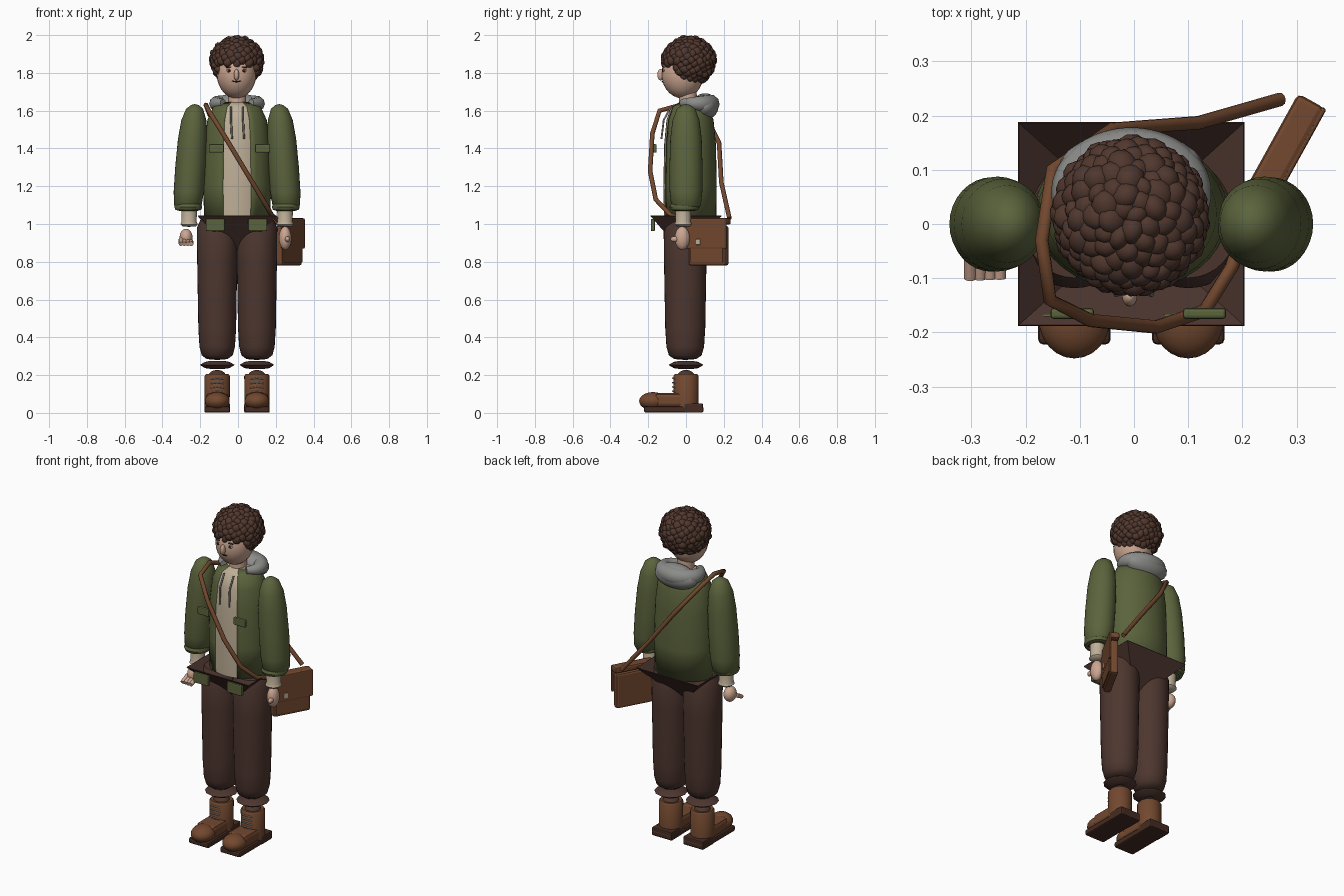
import bpy, bmesh, math, random
from mathutils import Matrix, Vector

random.seed(4)
if "Cube" in bpy.data.objects:
    bpy.data.objects.remove(bpy.data.objects["Cube"], do_unlink=True)


def material(name, rgb):
    m = bpy.data.materials.new(name)
    m.use_nodes = True
    m.diffuse_color = (*rgb, 1)
    m.node_tree.nodes["Principled BSDF"].inputs["Base Color"].default_value = (*rgb, 1)
    return m


GREEN = material("jacket green", (0.105, 0.125, 0.045))
PANTS = material("trouser brown", (0.075, 0.037, 0.028))
HAIR = material("hair brown", (0.08, 0.038, 0.027))
LEATHER = material("leather brown", (0.17, 0.065, 0.028))
SOLE = material("sole dark brown", (0.06, 0.025, 0.016))
SKIN = material("skin", (0.60, 0.38, 0.28))
CREAM = material("shirt cream", (0.52, 0.43, 0.31))
GREY = material("hood grey", (0.26, 0.26, 0.25))
DARK = material("eye dark", (0.03, 0.015, 0.01))
CX = -0.005


def finish(bm, name, mat, smooth=True):
    bmesh.ops.recalc_face_normals(bm, faces=bm.faces)
    mesh = bpy.data.meshes.new(name)
    bm.to_mesh(mesh)
    bm.free()
    ob = bpy.data.objects.new(name, mesh)
    bpy.context.collection.objects.link(ob)
    mesh.materials.append(mat)
    if smooth:
        bpy.ops.object.select_all(action='DESELECT')
        ob.select_set(True)
        bpy.context.view_layer.objects.active = ob
        bpy.ops.object.shade_smooth_by_angle(angle=math.radians(45))
    return ob


def ball(name, mat, loc, radii, rot=(0, 0, 0)):
    bm = bmesh.new()
    bmesh.ops.create_uvsphere(bm, u_segments=24, v_segments=14, radius=1)
    ob = finish(bm, name, mat)
    ob.location, ob.scale, ob.rotation_euler = loc, radii, rot
    return ob


def box(name, mat, loc, size, rot=0, bevel=0.006):
    bm = bmesh.new()
    bmesh.ops.create_cube(bm, size=1, matrix=Matrix.Diagonal((*size, 1)))
    ob = finish(bm, name, mat, False)
    ob.location, ob.rotation_euler = loc, (0, 0, rot)
    mod = ob.modifiers.new("soft_edges", 'BEVEL')
    mod.width, mod.segments = bevel, 2
    return ob


def lathe(name, mat, profile, loc=(0, 0, 0), sx=1, sy=1, seg=32, gap=0, phase=0, lean=0, smooth=True):
    """Turn (radius, z) points round z; gap leaves an opening at the front."""
    bm = bmesh.new()
    count = seg + 1 if gap else seg
    rings = []
    for r, z in profile:
        ring = []
        for i in range(count):
            a = -math.pi / 2 + gap + phase + (2 * math.pi - 2 * gap) * i / seg
            ring.append(bm.verts.new((r * sx * math.cos(a) + lean * (z - profile[-1][1]),
                                      r * sy * math.sin(a), z)))
        rings.append(ring)
    for low, high in zip(rings, rings[1:]):
        for i in range(seg):
            j = (i + 1) % count
            bm.faces.new((low[i], low[j], high[j], high[i]))
    bmesh.ops.remove_doubles(bm, verts=bm.verts, dist=0.0001)
    ob = finish(bm, name, mat, smooth)
    ob.location = loc
    return ob


def tube(name, mat, points, width, radii=None, smooth_path=False):
    cu = bpy.data.curves.new(name, 'CURVE')
    cu.dimensions, cu.bevel_depth, cu.bevel_resolution, cu.use_fill_caps = '3D', width, 3, True
    sp = cu.splines.new('NURBS' if smooth_path else 'POLY')
    sp.points.add(len(points) - 1)
    for i, (pt, p) in enumerate(zip(sp.points, points)):
        pt.co = (*p, 1)
        pt.radius = radii[i] if radii else 1
    if smooth_path:
        sp.use_endpoint_u, sp.order_u = True, 4
    ob = bpy.data.objects.new(name, cu)
    bpy.context.collection.objects.link(ob)
    cu.materials.append(mat)
    return ob


# Torso: shirt inside an open jacket
TORSO = [(1.0, 1.02), (1.02, 1.2), (0.99, 1.42), (0.9, 1.55), (0.72, 1.62), (0.4, 1.645)]
lathe("shirt", CREAM, TORSO + [(0, 1.65)], (CX, 0.02, 0), 0.165, 0.137)
jacket = lathe("jacket", GREEN, TORSO, (CX, 0.02, 0), 0.175, 0.14, gap=math.radians(25))
jacket.modifiers.new("cloth", 'SOLIDIFY').thickness = 0.012
for s in (-1, 1):
    box("chest_pocket", GREEN, (0.008 + s * 0.122, -0.165, 1.4), (0.08, 0.02, 0.045))
    box("hip_pocket", GREEN, (-0.008 + s * 0.112, -0.175, 0.995), (0.1, 0.022, 0.065))
    x = CX + s * 0.032
    tube("drawstring", GREY, [(x, -0.08, 1.62), (x, -0.118, 1.55), (x + 0.005, -0.13, 1.45)], 0.005)

# Trousers: flared square waist and two legs
waist = lathe("trouser_waist", PANTS, [(0, 0.83), (math.sqrt(2), 1.045)], (CX, 0, 0),
              0.207, 0.186, seg=4, phase=math.pi / 4, smooth=False)
waist.modifiers.new("cloth", 'SOLIDIFY').thickness = 0.004
LEG = [(0, 0.28), (0.055, 0.285), (0.082, 0.305), (0.094, 0.35), (0.1, 0.45),
       (0.106, 0.8), (0.108, 0.98), (0.09, 1.02), (0, 1.03)]
for s in (-1, 1):
    x = CX + s * 0.105
    lathe("trouser_leg", PANTS, LEG, (x, -0.004, 0), 1, 1.06)
    lathe("trouser_cuff", PANTS, [(0.03, 0.232), (0.065, 0.237), (0.092, 0.254), (0.065, 0.27), (0.03, 0.276)],
          (x, 0, 0), seg=12)
    # Boots
    lathe("boot_shaft", LEATHER, [(0.066, 0.03), (0.067, 0.195), (0.06, 0.205), (0.05, 0.203), (0, 0.2)],
          (x, 0, 0))
    ball("ankle_sock", PANTS, (x, 0, 0.195), (0.046, 0.046, 0.032))
    box("boot_foot", LEATHER, (x, -0.07, 0.067), (0.12, 0.19, 0.075), bevel=0.02)
    ball("boot_toe", LEATHER, (x, -0.175, 0.062), (0.066, 0.073, 0.048))
    box("boot_sole", SOLE, (x, -0.065, 0.018), (0.134, 0.315, 0.034), bevel=0.01)
    box("boot_heel", SOLE, (x, 0.04, 0.026), (0.134, 0.1, 0.05))
    for k in range(4):
        z = 0.11 + 0.023 * k
        tube("boot_lace", GREY, [(x - 0.035, -0.06, z), (x, -0.071, z + 0.005), (x + 0.035, -0.06, z)], 0.0035)

# Arms
SLEEVE = [(0, 1.075), (0.055, 1.08), (0.073, 1.1), (0.08, 1.17), (0.081, 1.3), (0.077, 1.45),
          (0.066, 1.55), (0.045, 1.61), (0.02, 1.63), (0, 1.635)]
CUFF = [(0.05, 1.07), (0.068, 1.075), (0.074, 1.09), (0.068, 1.105), (0.05, 1.11)]
WRIST = [(0, 0.985), (0.035, 0.987), (0.046, 0.998), (0.04, 1.012), (0.042, 1.09)]
for s in (-1, 1):
    lathe("sleeve", GREEN, SLEEVE, (CX + s * 0.223, 0, 0), 1, 1.08, lean=-s * 0.07)
    lathe("sleeve_cuff", GREEN, CUFF, (CX + s * 0.258, -0.008, 0), 1, 1.08)
    lathe("shirt_cuff", CREAM, WRIST, (CX + s * 0.254, -0.015, 0))
ball("left_hand", SKIN, (0.25, -0.02, 0.925), (0.033, 0.04, 0.062))
ball("left_thumb", SKIN, (0.262, -0.06, 0.92), (0.013, 0.022, 0.015))
ball("right_hand", SKIN, (-0.275, -0.03, 0.93), (0.034, 0.042, 0.045))
for k in range(4):
    tube("right_finger", SKIN, [(-0.302 + 0.018 * k, -0.05, 0.92 - 0.004 * k),
                                (-0.302 + 0.018 * k, -0.1, 0.895)], 0.012)

# Hood, folded behind the neck
hood = [(CX + 0.115 * math.sin(a), 0.045 - 0.085 * math.cos(a), 1.645 - 0.01 * math.sin(a / 2))
        for a in [math.radians(40 + 28 * i) for i in range(11)]]
tube("hood_collar", GREY, hood, 0.052, [0.4 + 0.6 * math.sin(math.pi * i / 10) for i in range(11)], True)
ball("hood_back", GREY, (CX, 0.1, 1.622), (0.135, 0.072, 0.07), (0.25, 0, 0))

# Head and face
lathe("neck", SKIN, [(0.05, 1.58), (0.045, 1.75)], (CX, 0.01, 0))
ball("head", SKIN, (CX - 0.003, -0.018, 1.795), (0.105, 0.112, 0.13))
ball("nose", SKIN, (-0.008, -0.134, 1.79), (0.014, 0.018, 0.03))
tube("mouth", DARK, [(-0.035, -0.117, 1.758), (-0.008, -0.125, 1.753), (0.019, -0.117, 1.758)], 0.0035)
for s in (-1, 1):
    x = -0.008 + s * 0.04
    ball("eye_white", CREAM, (x, -0.119, 1.812), (0.014, 0.005, 0.009))
    ball("eye", DARK, (x, -0.123, 1.812), (0.008, 0.004, 0.008))
    tube("eyebrow", HAIR, [(x - 0.016, -0.117, 1.831), (x + 0.016, -0.117, 1.831)], 0.004)

# Curly hair: small lumps spread over a cap, leaving the face free
bm = bmesh.new()
total = 230
for i in range(total):
    z = 1 - 2 * (i + 0.5) / total
    r, a = math.sqrt(1 - z * z), i * 2.39996
    p = Vector((CX + 0.121 * r * math.cos(a), 0.014 + 0.122 * r * math.sin(a), 1.862 + 0.11 * z))
    hairline = 1.85 if p.y < -0.06 else 1.80 if p.y < -0.02 else 1.768
    if p.z < hairline:
        continue
    size = random.uniform(0.022, 0.030)
    turn = Matrix.Rotation(random.uniform(0, 6), 4, 'Z') @ Matrix.Rotation(random.uniform(0, 3), 4, 'X')
    squash = Matrix.Diagonal((1, 1.15, random.uniform(0.75, 1), 1))
    bmesh.ops.create_icosphere(bm, subdivisions=2, radius=size,
                               matrix=Matrix.Translation(p) @ turn @ squash)
finish(bm, "hair_curls", HAIR)
ball("hair_cap", HAIR, (CX, 0.022, 1.872), (0.12, 0.115, 0.105), (0.25, 0, 0))

# Shoulder strap, running from the bag over the right shoulder and back
tube("bag_strap", LEATHER, [
    (0.27, 0.23, 1.03), (0.12, 0.187, 1.22), (-0.04, 0.175, 1.43), (-0.15, 0.1, 1.58),
    (-0.17, -0.03, 1.63), (-0.155, -0.14, 1.6), (-0.08, -0.178, 1.48), (0.04, -0.19, 1.28),
    (0.13, -0.16, 1.13), (0.18, -0.08, 1.045), (0.215, 0.02, 1.02)], 0.0125)

# Satchel at the left hip, built along its own turned axis
TURN = math.radians(61)
SPIN = Matrix.Rotation(TURN, 3, 'Z')


def bag_part(name, mat, along, out, z, size, bevel=0.006):
    p = SPIN @ Vector((along, -out, z)) + Vector((0.268, 0.12, 0))
    return box(name, mat, p, size, TURN, bevel)


bag_part("bag_body", LEATHER, 0, 0, 0.885, (0.225, 0.045, 0.21), 0.012)
bag_part("bag_top", LEATHER, 0, 0, 1.015, (0.245, 0.056, 0.036), 0.01)
bag_part("bag_flap", LEATHER, 0, 0.026, 0.95, (0.245, 0.012, 0.16), 0.005)
bag_part("bag_front_pocket", LEATHER, 0, 0.024, 0.84, (0.2, 0.012, 0.09), 0.005)
bag_part("bag_clasp", CREAM, -0.045, 0.033, 0.905, (0.028, 0.008, 0.03), 0.003)
